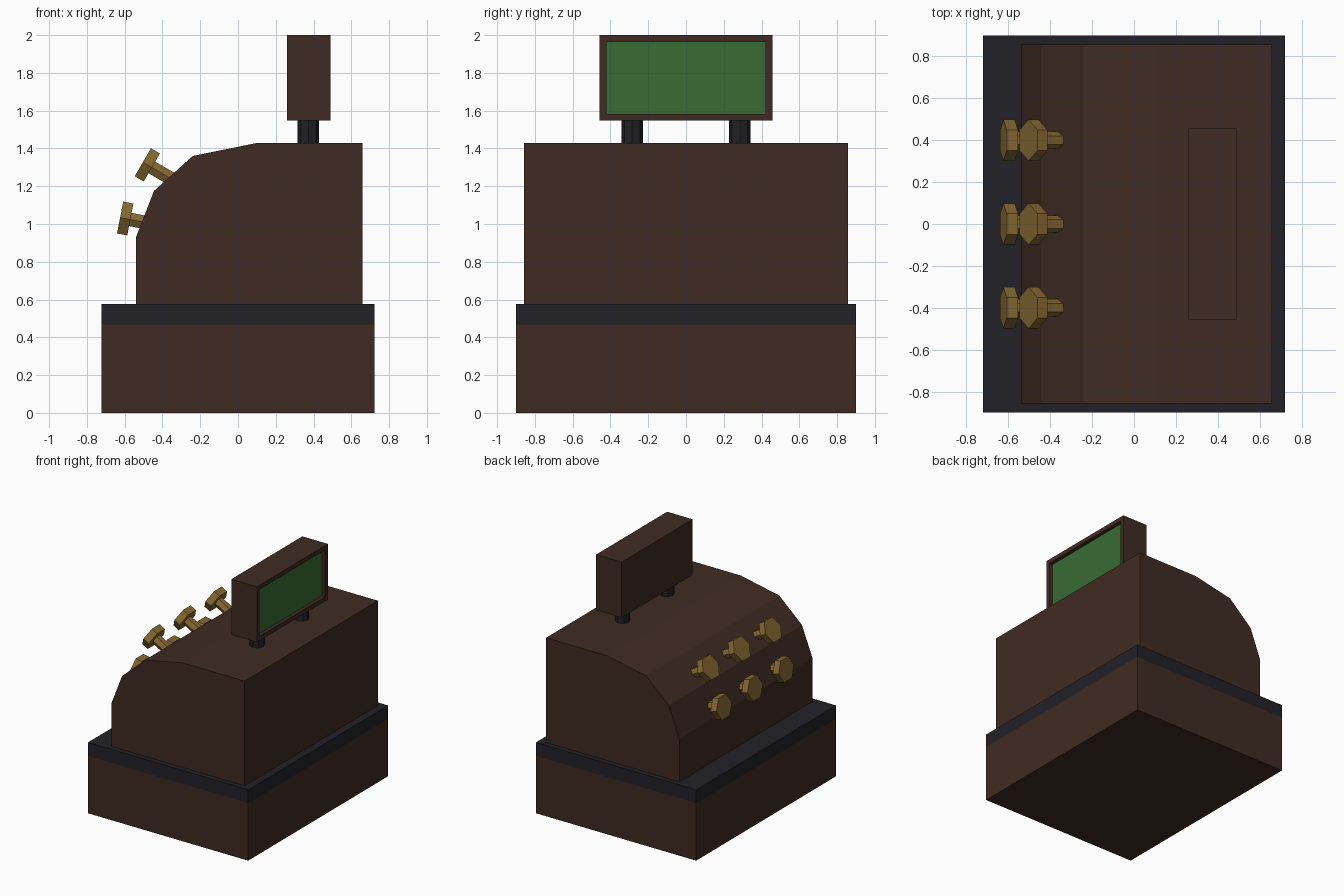
import bpy, bmesh, math
from mathutils import Matrix, Vector

if "Cube" in bpy.data.objects:
    bpy.data.objects.remove(bpy.data.objects["Cube"])


def material(name, rgb):
    m = bpy.data.materials.new(name)
    m.diffuse_color = (*rgb, 1)
    m.use_nodes = True
    m.node_tree.nodes["Principled BSDF"].inputs["Base Color"].default_value = m.diffuse_color
    return m


WOOD = material("dark_wood", (0.050, 0.024, 0.016))
TRIM = material("black_trim", (0.016, 0.015, 0.020))
BRASS = material("brass", (0.240, 0.140, 0.030))
GREEN = material("green_screen", (0.040, 0.150, 0.034))


def make_object(name, bm, *mats):
    bmesh.ops.recalc_face_normals(bm, faces=bm.faces)
    mesh = bpy.data.meshes.new(name)
    bm.to_mesh(mesh)
    bm.free()
    for m in mats:
        mesh.materials.append(m)
    obj = bpy.data.objects.new(name, mesh)
    bpy.context.collection.objects.link(obj)
    return obj


def box_mesh(x0, x1, half_y, z0, z1):
    bm = bmesh.new()
    mat = Matrix.Translation(((x0 + x1) / 2, 0, (z0 + z1) / 2)) @ Matrix.Diagonal(
        (x1 - x0, 2 * half_y, z1 - z0, 1))
    bmesh.ops.create_cube(bm, size=1, matrix=mat)
    return bm


def add_prism(bm, sides, radius, depth, matrix):
    bmesh.ops.create_cone(bm, cap_ends=True, segments=sides, radius1=radius,
                          radius2=radius, depth=depth, matrix=matrix)


# Cash drawer and the dark slab on it
make_object("drawer_base", box_mesh(-0.722, 0.722, 0.9, 0, 0.467), WOOD)
make_object("base_trim", box_mesh(-0.722, 0.722, 0.9, 0.467, 0.577), TRIM)

# Body: curved side profile extruded across the width
profile = [(-0.54, 0.577), (0.66, 0.577), (0.66, 1.43), (0.105, 1.43),
           (-0.24, 1.36), (-0.445, 1.175), (-0.54, 0.93)]
bm = bmesh.new()
side = bm.faces.new([bm.verts.new((x, -0.857, z)) for x, z in profile])
new = bmesh.ops.extrude_face_region(bm, geom=[side])["geom"]
bmesh.ops.translate(bm, vec=(0, 1.714, 0),
                    verts=[v for v in new if isinstance(v, bmesh.types.BMVert)])
make_object("body", bm, WOOD)

# Display housing with a recessed screen facing +x
bm = box_mesh(0.26, 0.49, 0.457, 1.547, 2.0)
bm.normal_update()
screen = max(bm.faces, key=lambda f: f.normal.x)
bmesh.ops.inset_region(bm, faces=[screen], thickness=0.05)
new = bmesh.ops.extrude_face_region(bm, geom=[screen])["geom"]
bmesh.ops.delete(bm, geom=[f for f in [screen] if f.is_valid], context="FACES_ONLY")
bmesh.ops.translate(bm, vec=(-0.03, 0, 0),
                    verts=[v for v in new if isinstance(v, bmesh.types.BMVert)])
for f in new:
    if isinstance(f, bmesh.types.BMFace):
        f.material_index = 1
make_object("display", bm, WOOD, GREEN)

# Display posts
for label, y in (("front", -0.285), ("back", 0.285)):
    bm = bmesh.new()
    add_prism(bm, 8, 0.057, 0.13, Matrix.Translation((0.373, y, 1.489)))
    make_object(f"{label}_display_post", bm, TRIM)

# Hexagonal keys: two rows of three, each a head on a stem
for row, x, z, tilt in (("upper", -0.48, 1.313, 30), ("lower", -0.597, 1.029, 11)):
    a = math.radians(tilt)
    out = Vector((-math.cos(a), 0, math.sin(a)))
    up = Vector((math.sin(a), 0, math.cos(a)))
    for i, y in enumerate((-0.4, 0.0, 0.4)):
        m = Matrix((up, out.cross(up), out)).transposed().to_4x4()
        m.translation = (x, y, z)
        # turn so that the hexagon corners point along the slope
        corner = Matrix.Rotation(math.radians(0), 4, "Z")
        bm = bmesh.new()
        add_prism(bm, 6, 0.099, 0.055, m @ corner)
        add_prism(bm, 6, 0.041, 0.17, m @ corner @ Matrix.Translation((0, 0, -0.11)))
        make_object(f"{row}_key_{i + 1}", bm, BRASS)
